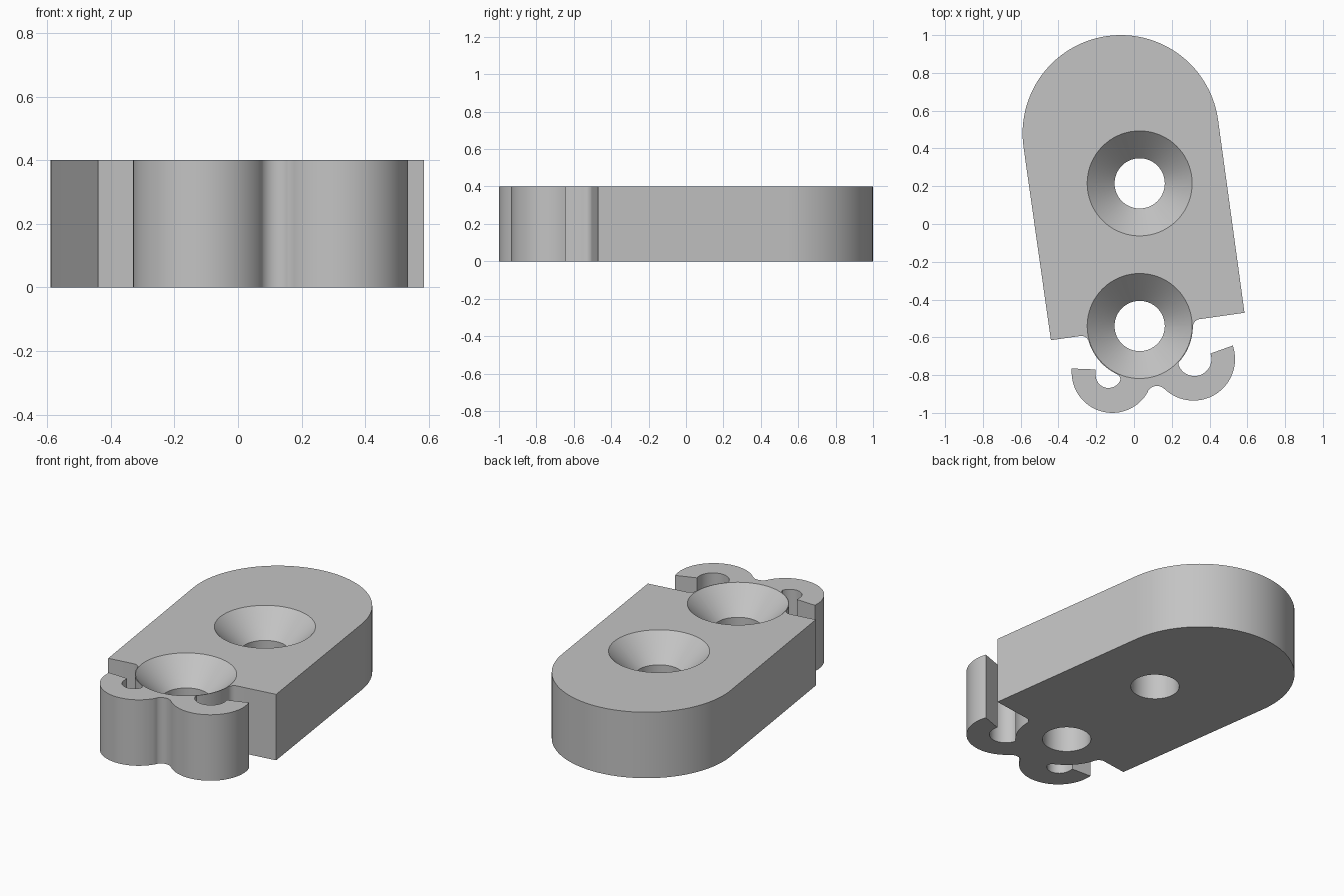
import bpy
import bmesh
from math import cos, sin, radians

HEIGHT = 0.4
HOLES = [(0.03, 0.215), (0.03, -0.54)]

cube = bpy.data.objects.get("Cube")
if cube:
    bpy.data.objects.remove(cube, do_unlink=True)

grey = bpy.data.materials.new("light grey")
grey.use_nodes = True
grey.diffuse_color = (0.55, 0.55, 0.55, 1)
grey.node_tree.nodes["Principled BSDF"].inputs["Base Color"].default_value = (0.55, 0.55, 0.55, 1)


def arc(x, y, r, start, end, step=5):
    """Points on an arc, angles in degrees."""
    n = max(3, round(abs(end - start) / step))
    angles = [radians(start + (end - start) * i / n) for i in range(n + 1)]
    return [(x + r * cos(a), y + r * sin(a)) for a in angles]


def make_object(name, bm):
    bmesh.ops.recalc_face_normals(bm, faces=bm.faces[:])
    mesh = bpy.data.meshes.new(name)
    bm.to_mesh(mesh)
    bm.free()
    mesh.materials.append(grey)
    obj = bpy.data.objects.new(name, mesh)
    bpy.context.collection.objects.link(obj)
    return obj


def extrude_outline(name, points):
    bm = bmesh.new()
    face = bm.faces.new([bm.verts.new((x, y, 0)) for x, y in points])
    top = bmesh.ops.extrude_face_region(bm, geom=[face])["geom"]
    verts = [v for v in top if isinstance(v, bmesh.types.BMVert)]
    bmesh.ops.translate(bm, verts=verts, vec=(0, 0, HEIGHT))
    return make_object(name, bm)


def countersunk_cutter(x, y, sides=72):
    """Straight bore that flares to a cone at the top."""
    profile = [(0.133, -0.1), (0.133, HEIGHT - 0.145), (0.278, HEIGHT), (0.278, HEIGHT + 0.1)]
    bm = bmesh.new()
    rings = [[bm.verts.new((px, py, z)) for px, py in arc(x, y, r, 0, 360, 360 / sides)[:-1]]
             for r, z in profile]
    for low, high in zip(rings, rings[1:]):
        for i in range(sides):
            j = (i + 1) % sides
            bm.faces.new((low[i], low[j], high[j], high[i]))
    bm.faces.new(rings[0])
    bm.faces.new(rings[-1])
    return make_object("hole_cutter", bm)


neck_x, neck_y = HOLES[1]
outline = (
    # slanted body with rounded end
    [(0.585, -0.47)] + arc(-0.07, 0.48, 0.52, 8, 188, 3) + [(-0.44, -0.615)]
    # left side of the neck
    + arc(-0.278, -0.6325, 0.04, 98, 17, 12)
    + arc(neck_x, neck_y, 0.282, 198, 244)
    # left hook: slot, tip and outer curve
    + [(-0.078, -0.803)] + arc(-0.135, -0.80, 0.068, -20, -180, 8)
    + [(-0.205, -0.77), (-0.33, -0.765)]
    + arc(-0.115, -0.785, 0.215, 178, 331)
    # dip between the hooks
    + arc(0.1215, -0.912, 0.055, 150, 46, 10)
    # right hook: outer curve, tip and slot
    + arc(0.315, -0.715, 0.22, 226, 379)
    + arc(0.32, -0.715, 0.09, 19, -161, 8)
    # right side of the neck
    + arc(neck_x, neck_y, 0.282, -43.5, -2)
    + arc(0.352, -0.5435, 0.04, 179, 98, 12)
)
bracket = extrude_outline("bracket_plate", outline)
bpy.context.view_layer.objects.active = bracket

# countersunk screw holes
for x, y in HOLES:
    cutter = countersunk_cutter(x, y)
    cutter.hide_render = True
    mod = bracket.modifiers.new("screw_hole", "BOOLEAN")
    mod.operation = "DIFFERENCE"
    mod.solver = "EXACT"
    mod.object = cutter
    bpy.ops.object.modifier_apply(modifier=mod.name)
    bpy.data.objects.remove(cutter, do_unlink=True)

bpy.ops.object.select_all(action="DESELECT")
bracket.select_set(True)
bpy.ops.object.shade_smooth_by_angle(angle=radians(30))
